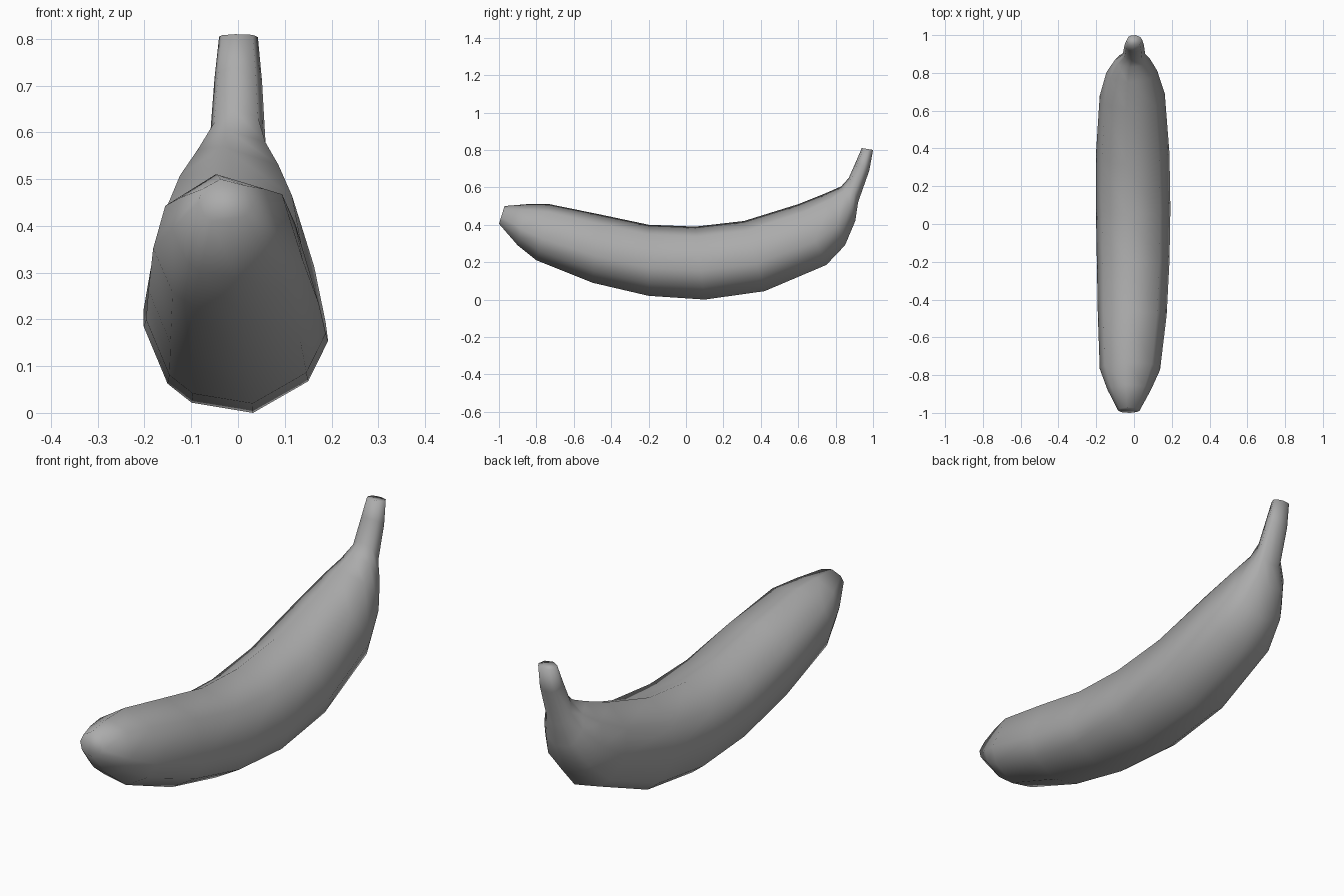
import bpy, bmesh, math
from mathutils import Vector

if "Cube" in bpy.data.objects:
    bpy.data.objects.remove(bpy.data.objects["Cube"])

# Stations along the fruit: top y, top z, bottom y, bottom z, left x, right x
STATIONS = [
    (-0.97, 0.50, -1.00, 0.405, -0.085, 0.03),
    (-0.85, 0.51, -0.90, 0.29, -0.14, 0.09),
    (-0.73, 0.51, -0.80, 0.21, -0.18, 0.14),
    (-0.46, 0.455, -0.50, 0.09, -0.19, 0.175),
    (-0.20, 0.40, -0.20, 0.02, -0.195, 0.19),
    (0.05, 0.39, 0.10, 0.00, -0.20, 0.195),
    (0.31, 0.42, 0.42, 0.045, -0.20, 0.19),
    (0.60, 0.51, 0.75, 0.185, -0.18, 0.165),
    (0.75, 0.57, 0.85, 0.29, -0.145, 0.125),
    (0.83, 0.605, 0.905, 0.42, -0.10, 0.085),
    (0.87, 0.65, 0.92, 0.52, -0.06, 0.06),
    (0.91, 0.74, 0.98, 0.69, -0.05, 0.052),
    (0.94, 0.81, 1.00, 0.80, -0.04, 0.043),
]
# Corner angles of the uneven cross-section, counter-clockwise
ANGLES = [math.radians(a) for a in (-80, -40, -12, 45, 100, 147, 183, 222, 241)]
SIDES = len(ANGLES)
FIT = 1 / math.cos(math.radians(10))


def add_ring(bm, station):
    """Uneven polygon spanning the given extents."""
    ty, tz, by, bz, left, right = station
    top, bottom = Vector((0, ty, tz)), Vector((0, by, bz))
    centre = (top + bottom) / 2 + Vector(((left + right) / 2, 0, 0))
    up = (top - bottom) / 2 * FIT
    side = Vector(((right - left) / 2 * 1.01, 0, 0))
    return [bm.verts.new(centre + side * math.cos(a) + up * math.sin(a)) for a in ANGLES]


# Banana: body, blossom tip and stem lofted as one skin
bm = bmesh.new()
rings = [add_ring(bm, s) for s in STATIONS]
for a, b in zip(rings, rings[1:]):
    for i in range(SIDES):
        j = (i + 1) % SIDES
        bm.faces.new((a[i], a[j], b[j], b[i]))
bm.faces.new(rings[0])
bm.faces.new(rings[-1])
bmesh.ops.recalc_face_normals(bm, faces=bm.faces)

mesh = bpy.data.meshes.new("banana")
bm.to_mesh(mesh)
bm.free()
banana = bpy.data.objects.new("banana", mesh)
bpy.context.collection.objects.link(banana)
for p in mesh.polygons:
    p.use_smooth = True

# Dark grey skin
skin = bpy.data.materials.new("grey_skin")
skin.diffuse_color = (0.41, 0.41, 0.41, 1)
skin.use_nodes = True
skin.node_tree.nodes["Principled BSDF"].inputs["Base Color"].default_value = skin.diffuse_color
mesh.materials.append(skin)
